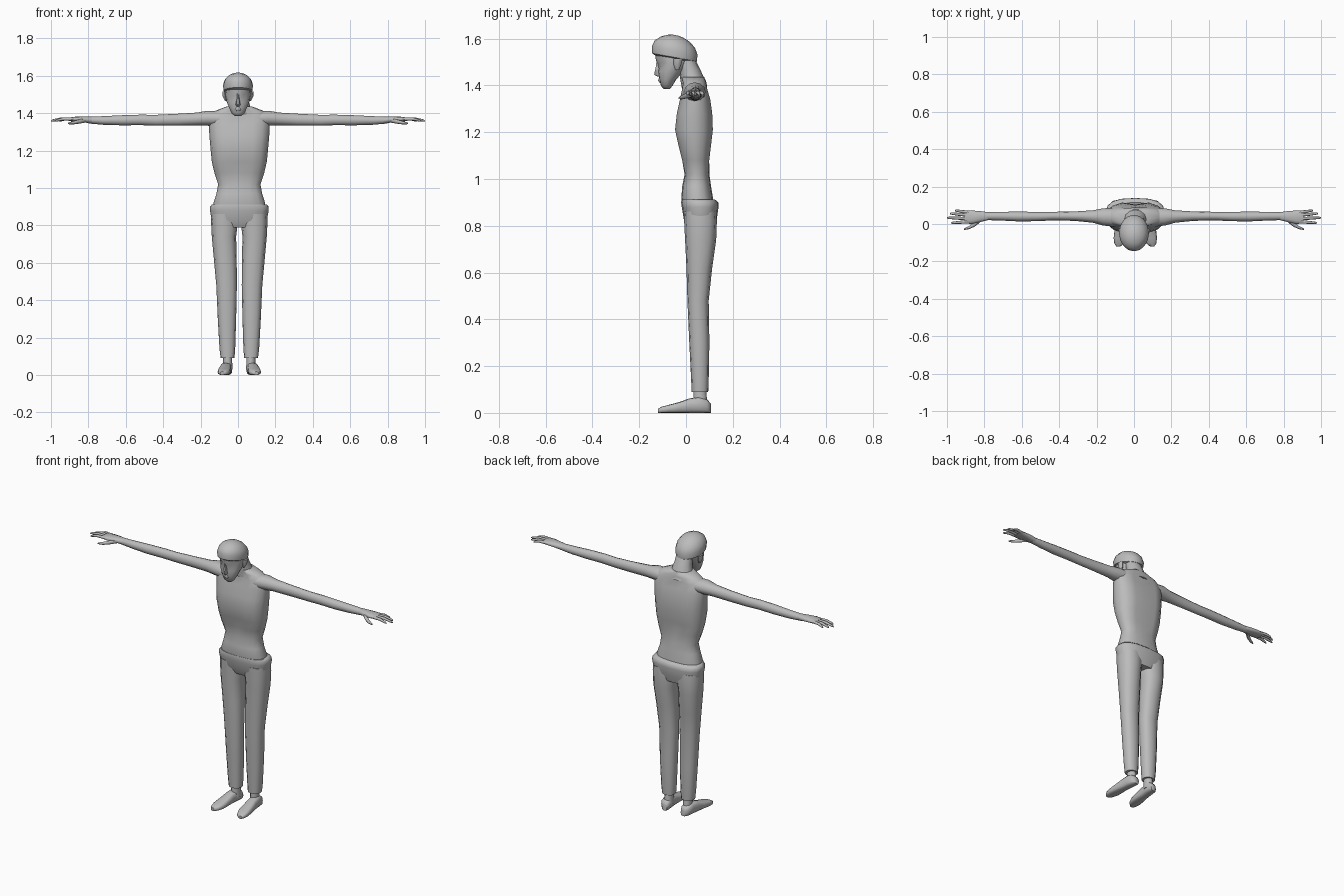
import bpy, bmesh, math
from mathutils import Vector

grey = bpy.data.materials.new("plain grey")
grey.diffuse_color = (0.5, 0.5, 0.5, 1)
CX = 0.007  # body centre line


def finish(name, bm, angle=50):
    bmesh.ops.recalc_face_normals(bm, faces=bm.faces)
    me = bpy.data.meshes.new(name)
    bm.to_mesh(me)
    bm.free()
    ob = bpy.data.objects.new(name, me)
    bpy.context.collection.objects.link(ob)
    me.materials.append(grey)
    bpy.ops.object.select_all(action='DESELECT')
    ob.select_set(True)
    bpy.context.view_layer.objects.active = ob
    bpy.ops.object.shade_smooth_by_angle(angle=math.radians(angle))
    return ob


def loft(name, rings, axis='z', sides=14, power=1.0, tilt=0.0, warp=None, angle=50):
    """Skin oval rings (centre xyz, half size u, half size v) across an axis."""
    bm = bmesh.new()
    rows = []
    for x, y, z, ru, rv in rings:
        row = []
        for i in range(sides):
            a = 2 * math.pi * i / sides
            c, s = math.cos(a), math.sin(a)
            u = ru * math.copysign(abs(c) ** power, c)
            v = rv * math.copysign(abs(s) ** power, s)
            p = {'z': (x + u, y + v, z + tilt * v),
                 'x': (x, y + u, z + v),
                 'y': (x + u, y, z + v)}[axis]
            p = Vector(p)
            row.append(bm.verts.new(warp(p) if warp else p))
        rows.append(row)
    for a, b in zip(rows, rows[1:]):
        for i in range(sides):
            j = (i + 1) % sides
            bm.faces.new((a[i], a[j], b[j], b[i]))
    bm.faces.new(rows[0])
    bm.faces.new(rows[-1])
    return finish(name, bm, angle)


def span(z, half, front, back, x=CX):
    """Horizontal ring given by its front and back y."""
    return (x, (front + back) / 2, z, half, (back - front) / 2)


# Torso, with a shallow valley down the chest and the upper back
def valley(p):
    if 1.05 < p.z < 1.4 and abs(p.x - CX) < 0.02:
        p.y += 0.012 if p.y < 0.03 else -0.016
    return p


loft("torso", [span(0.88, .138, -.012, .118), span(0.92, .138, -.02, .115),
               span(0.97, .122, -.016, .107), span(1.02, .113, -.006, .10),
               span(1.08, .133, -.02, .103), span(1.14, .147, -.036, .111),
               span(1.21, .154, -.052, .12), span(1.28, .16, -.044, .117),
               span(1.34, .163, -.03, .108), span(1.385, .162, -.02, .094),
               span(1.412, .13, -.015, .088), span(1.435, .07, -.022, .078)],
     sides=16, power=.8, warp=valley)

# Neck leaning forward
loft("neck", [span(1.39, .075, -.018, .09), span(1.43, .06, -.025, .078),
              span(1.47, .05, -.03, .06), span(1.53, .048, -.05, .03)], sides=12)

# Head with narrow chin and sunken eyes
def sockets(p):
    if 1.485 < p.z < 1.505 and 0.01 < abs(p.x) < 0.05 and p.y < -.08:
        p.y += 0.012
    return p


loft("head", [span(1.384, .016, -.095, -.07, 0), span(1.398, .033, -.107, -.058, 0),
              span(1.425, .046, -.114, -.042, 0), span(1.46, .06, -.12, -.01, 0),
              span(1.495, .067, -.125, .02, 0), span(1.52, .069, -.131, .035, 0),
              span(1.57, .066, -.125, .03, 0)], sides=16, warp=sockets)
loft("nose", [span(1.437, .009, -.122, -.1, 0), span(1.446, .013, -.139, -.1, 0),
              span(1.475, .008, -.132, -.1, 0), span(1.51, .007, -.127, -.1, 0)], sides=6)
loft("lips", [span(1.412, .012, -.114, -.09, 0), span(1.42, .019, -.119, -.09, 0),
              span(1.43, .012, -.118, -.09, 0)], sides=8)

# Hair cap, lower at the nape and higher over the brow
loft("hair", [span(1.512, .062, -.13, .038, 0), span(1.52, .077, -.145, .047, 0),
              span(1.55, .08, -.146, .049, 0), span(1.577, .072, -.134, .038, 0),
              span(1.599, .053, -.106, .014, 0), span(1.611, .028, -.077, -.014, 0),
              span(1.615, .008, -.055, -.035, 0)], sides=16, tilt=-.18)

# Trousers: seat with a rolled waistband, then two tapering legs
loft("trouser_seat", [span(.79, .135, .01, .12), span(.83, .148, -.01, .132),
                      span(.88, .157, -.018, .139), span(.9, .157, -.021, .138),
                      span(.912, .146, -.019, .124)], sides=16, power=.75)

for s, side in ((-1, "left"), (1, "right")):
    def at(d):
        return CX + s * d

    loft(side + "_trouser_leg",
         [span(.09, .037, .024, .095, at(.063)), span(.14, .042, .022, .097, at(.064)),
          span(.3, .049, .014, .1, at(.066)), span(.48, .055, .006, .097, at(.068)),
          span(.62, .061, .002, .112, at(.075)), span(.74, .065, -.004, .129, at(.082)),
          span(.82, .072, -.008, .132, at(.079)), span(.86, .07, -.01, .13, at(.079))],
         sides=12, power=.85)

    # Ankle and flat-soled foot
    loft(side + "_ankle", [span(.03, .026, .03, .095, at(.062)), span(.07, .024, .03, .09, at(.062)),
                           span(.12, .024, .032, .085, at(.062))], sides=10)
    loft(side + "_foot",
         [(at(.062 + .004 * k), y, h / 2, w, h / 2) for k, (y, w, h) in enumerate(
             [(.106, .016, .04), (.09, .028, .058), (.055, .029, .068), (.015, .029, .062),
              (-.03, .033, .046), (-.075, .034, .034), (-.105, .026, .026), (-.119, .012, .018)])],
         axis='y', sides=12, power=.65)

    # Ear
    loft(side + "_ear", [span(1.465, .006, -.045, -.03, s * .064), span(1.49, .012, -.053, -.02, s * .07),
                         span(1.515, .011, -.053, -.014, s * .072)], sides=8)

    # Arm with shoulder, elbow and wrist
    loft(side + "_arm",
         [(s * x, y, z, ry, rz) for x, y, z, ry, rz in
          [(.1, .035, 1.37, .05, .04), (.165, .038, 1.373, .046, .04), (.22, .04, 1.369, .033, .034),
           (.32, .042, 1.365, .025, .032), (.44, .042, 1.362, .023, .029),
           (.52, .04, 1.364, .025, .028), (.62, .04, 1.362, .026, .027),
           (.72, .042, 1.361, .023, .023), (.8, .042, 1.363, .021, .018)]],
         axis='x', sides=12)

    # Palm, four fingers and thumb
    loft(side + "_palm",
         [(s * x, y, z, ry, rz) for x, y, z, ry, rz in
          [(.78, .042, 1.363, .021, .018), (.82, .04, 1.366, .029, .016),
           (.87, .036, 1.368, .036, .013), (.905, .038, 1.367, .034, .009)]],
         axis='x', sides=12, power=.85)
    fingers = [("little", .062, .072, .958), ("ring", .047, .056, .985),
               ("middle", .029, .033, 1.0), ("index", .012, .006, .978)]
    for label, y0, y1, tip in fingers:
        loft(f"{side}_{label}_finger",
             [(s * .885, y0, 1.368, .009, .009),
              (s * (.885 * .45 + tip * .55), y0 * .45 + y1 * .55, 1.369, .008, .008),
              (s * (tip - .008), y1, 1.361, .006, .006),
              (s * tip, y1, 1.358, .003, .003)], axis='x', sides=8)
    loft(side + "_thumb",
         [(s * .815, .028, 1.362, .012, .012), (s * .85, .0, 1.355, .013, .011),
          (s * .88, -.018, 1.349, .009, .009), (s * .908, -.028, 1.345, .004, .004)],
         axis='x', sides=8)
